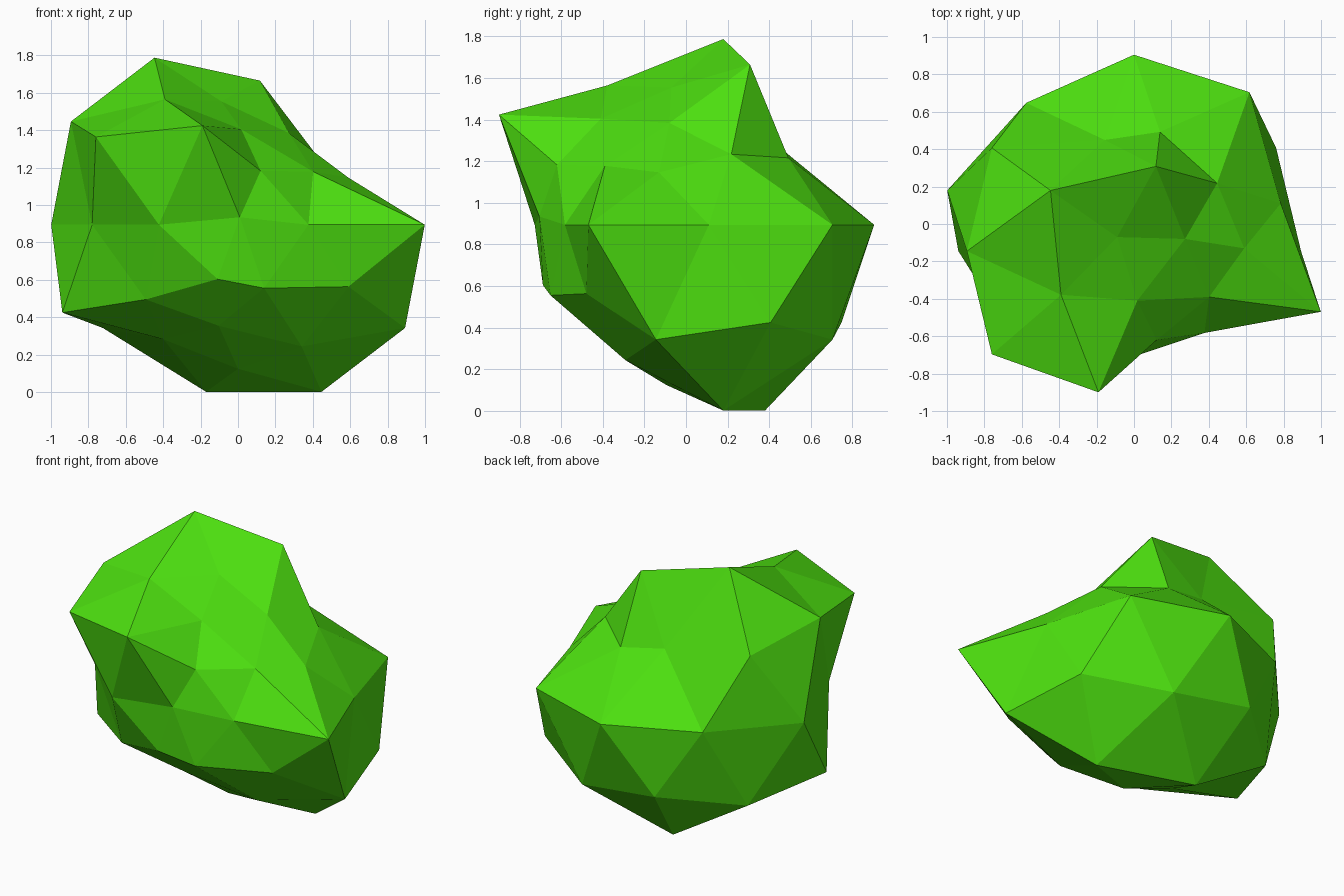
import bpy
import bmesh
from math import atan2, degrees
from mathutils import Vector

default_cube = bpy.data.objects.get("Cube")
if default_cube:
    bpy.data.objects.remove(default_cube)

# Leaf colour
leaf_green = bpy.data.materials.new("leaf_green")
leaf_green.use_nodes = True
colour = (0.075, 0.75, 0.005, 1)
leaf_green.diffuse_color = colour
leaf_green.node_tree.nodes["Principled BSDF"].inputs["Base Color"].default_value = colour

FULL = 1.05                        # undented radius
CENTRE = Vector((0, -0.145, 0.894))

# Radii of each ring, bottom to top, counter-clockwise from +x
RING_RADII = [
    [0.77],
    [FULL, FULL, 0.72, 0.635, 0.765],
    [FULL, FULL, FULL, 0.76, 0.645],
    [FULL, FULL, FULL, 0.65, 0.74],
    [0.825, FULL, FULL, 0.98, FULL, 0.82, 0.72, 0.56, 0.59, FULL],
    [0.62, 0.72, FULL, FULL, 0.6],
    [0.646, 0.71, FULL, 0.97, 0.54],
    [0.576, 0.906, FULL, 0.788, 0.6],
    [0.66],
]

# Sideways shifts of the dented points, keyed by ring and place in it
SHIFTS = {
    (0, 0): (0, 0.05, 0),
    (1, 2): (-0.02, 0.03, 0), (1, 3): (0, 0.06, 0), (1, 4): (0.015, 0.09, 0),
    (2, 3): (0.03, 0, 0), (2, 4): (-0.03, 0.015, 0),
    (3, 3): (0.07, 0.01, 0), (3, 4): (0.055, 0.055, 0),
    (4, 7): (0.01, 0, 0.04), (4, 8): (0.03, 0.04, 0),
    (5, 0): (0.035, 0.015, -0.025), (5, 1): (-0.06, 0.025, 0),
    (5, 4): (-0.045, 0.035, 0.02),
    (6, 0): (0, 0.04, 0), (6, 1): (0.03, 0.02, 0),
    (6, 3): (0.065, 0.03, 0.02), (6, 4): (0.03, 0.025, 0),
    (7, 0): (-0.03, 0.065, 0), (7, 1): (-0.03, 0, 0),
    (7, 3): (-0.055, 0.01, 0), (7, 4): (-0.08, 0.035, 0),
    (8, 0): (-0.09, 0.075, 0),
}


def turn(vert):
    """Whole-degree angle of a point around the vertical axis."""
    return round(degrees(atan2(vert.co.y, vert.co.x))) % 360


# Bush crown: a low-poly ball, dented ring by ring
bm = bmesh.new()
bmesh.ops.create_icosphere(bm, subdivisions=2, radius=1)
rings = {}
for vert in bm.verts:
    rings.setdefault(round(vert.co.z, 2), []).append(vert)

for level, height in enumerate(sorted(rings)):
    ring = sorted(rings[height], key=turn)
    for place, (vert, radius) in enumerate(zip(ring, RING_RADII[level])):
        shift = Vector(SHIFTS.get((level, place), (0, 0, 0)))
        vert.co = CENTRE + vert.co.normalized() * radius + shift

for face in bm.faces:
    face.smooth = False
bmesh.ops.recalc_face_normals(bm, faces=bm.faces)

mesh = bpy.data.meshes.new("bush_crown")
bm.to_mesh(mesh)
bm.free()
mesh.materials.append(leaf_green)
bush = bpy.data.objects.new("bush_crown", mesh)
bpy.context.collection.objects.link(bush)
